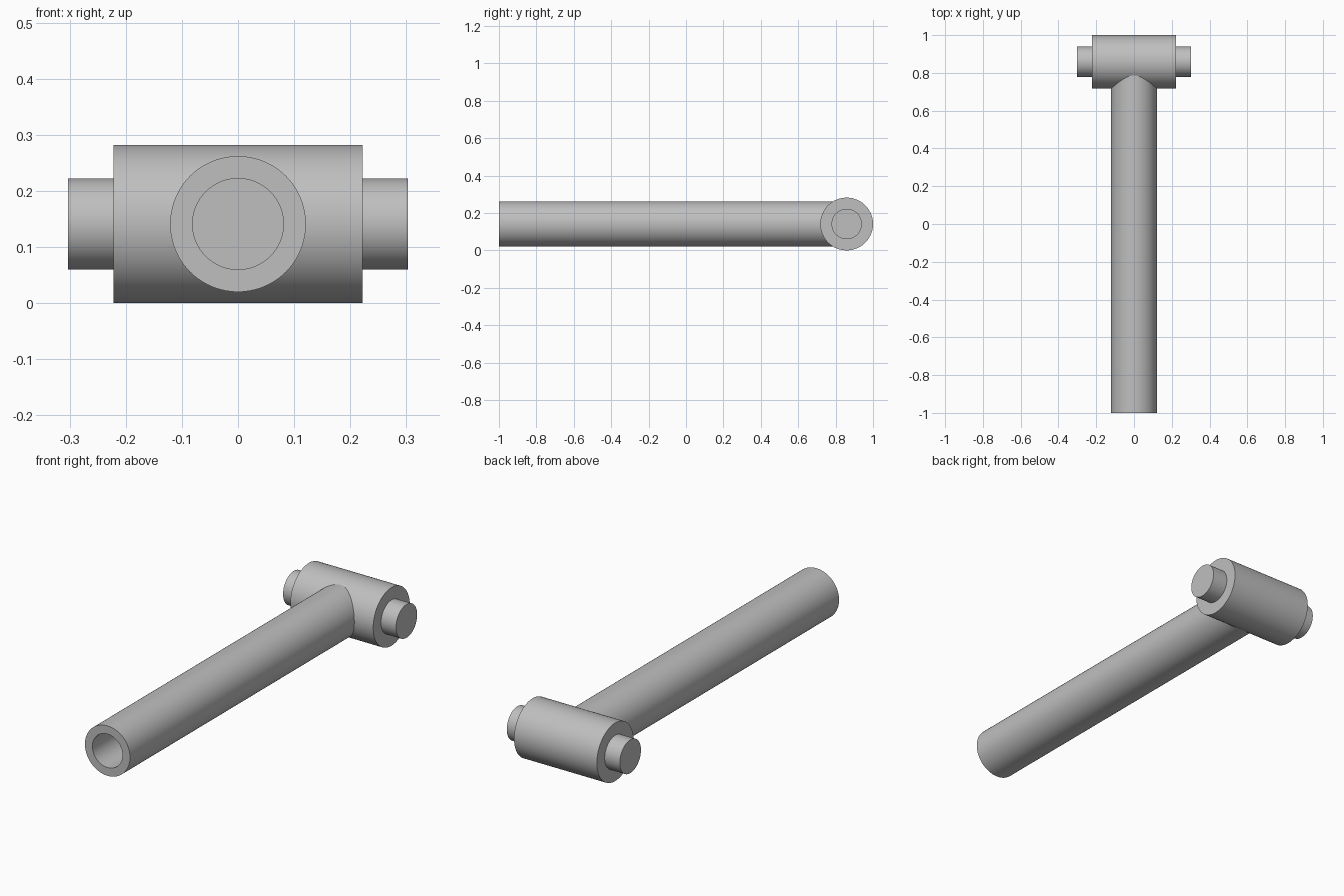
import bpy, bmesh, math
from mathutils import Matrix, Vector

cube = bpy.data.objects.get("Cube")
if cube:
    bpy.data.objects.remove(cube, do_unlink=True)

SEGMENTS = 96
AXIS_Z = 0.141      # shared height of all centre lines
HEAD_Y = 0.859      # position of the cross head

steel = bpy.data.materials.new("plain grey")
steel.use_nodes = True
grey = (0.52, 0.52, 0.52, 1)
steel.diffuse_color = grey
steel.node_tree.nodes["Principled BSDF"].inputs["Base Color"].default_value = grey


def lathe(name, profile, axis, origin):
    """Revolve (radius, distance) points about an axis through origin."""
    bm = bmesh.new()
    verts = [bm.verts.new((r, 0, d)) for r, d in profile]
    edges = [bm.edges.new(pair) for pair in zip(verts, verts[1:])]
    bmesh.ops.spin(bm, geom=verts + edges, cent=(0, 0, 0), axis=(0, 0, 1),
                   angle=math.tau, steps=SEGMENTS, use_merge=True)
    bmesh.ops.remove_doubles(bm, verts=bm.verts, dist=1e-5)
    bmesh.ops.recalc_face_normals(bm, faces=bm.faces)
    turn = Vector((0, 0, 1)).rotation_difference(Vector(axis)).to_matrix().to_4x4()
    bm.transform(Matrix.Translation(origin) @ turn)
    mesh = bpy.data.meshes.new(name)
    bm.to_mesh(mesh)
    bm.free()
    mesh.materials.append(steel)
    obj = bpy.data.objects.new(name, mesh)
    bpy.context.collection.objects.link(obj)
    bpy.ops.object.select_all(action='DESELECT')
    obj.select_set(True)
    bpy.context.view_layer.objects.active = obj
    bpy.ops.object.shade_smooth_by_angle(angle=math.radians(30))
    return obj


def rod(name, radius, half, axis, origin):
    return lathe(name, [(0, -half), (radius, -half), (radius, half), (0, half)],
                 axis, origin)


# Cross head with the pin running through it
head_centre = (0, HEAD_Y, AXIS_Z)
rod("cross_head", 0.141, 0.222, (1, 0, 0), head_centre)
rod("cross_pin", 0.081, 0.303, (1, 0, 0), head_centre)

# Handle with a blind flat-bottomed bore, its closed end buried in the head
bore, outer, bore_depth, length = 0.081, 0.121, 1.7, 1 + HEAD_Y
lathe("hollow_handle",
      [(0, bore_depth), (bore, bore_depth), (bore, 0),
       (outer, 0), (outer, length), (0, length)],
      (0, 1, 0), (0, -1, AXIS_Z))
